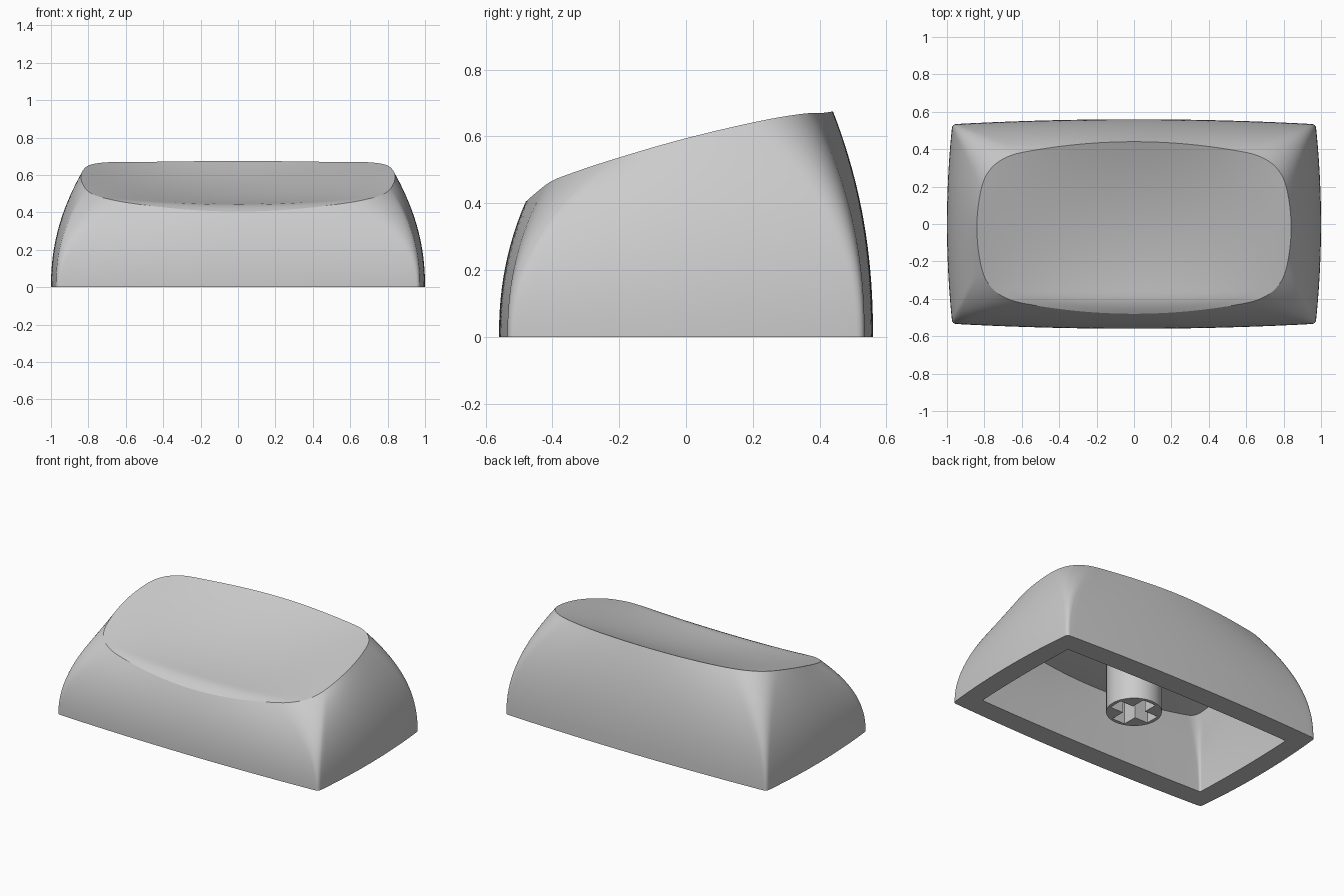
import bpy, bmesh, math
from mathutils import Vector

cube = bpy.data.objects.get("Cube")
if cube:
    bpy.data.objects.remove(cube)

# Single plastic colour
grey = bpy.data.materials.new("light_grey_plastic")
grey.use_nodes = True
colour = (0.6, 0.6, 0.6, 1)
grey.diffuse_color = colour
grey.node_tree.nodes["Principled BSDF"].inputs["Base Color"].default_value = colour


def outline(hx, hy, xa, yb, bow_long, bow_short, oy=0.0):
    """Bowed rectangle with rounded corners, as a closed list of points."""
    a = Vector((xa, hy - bow_long * xa ** 2))
    b = Vector((hx - bow_short * yb ** 2, yb))
    ma, mb = -2 * bow_long * xa, -2 * bow_short * yb
    # Corner handle where the two edge tangents meet
    cx = (b.x + mb * (a.y - ma * a.x - b.y)) / (1 - mb * ma)
    c = Vector((cx, a.y + ma * (cx - a.x)))
    quarter = [Vector((xa * i / 24, hy - bow_long * (xa * i / 24) ** 2)) for i in range(24)]
    for i in range(12):
        u = i / 12
        quarter.append(a * (1 - u) ** 2 + c * 2 * u * (1 - u) + b * u ** 2)
    for i in range(15):
        y = yb * (1 - i / 14)
        quarter.append(Vector((hx - bow_short * y * y, y)))
    lower = [Vector((p.x, -p.y)) for p in reversed(quarter[:-1])]
    half = quarter + lower
    full = half + [Vector((-p.x, p.y)) for p in reversed(half[1:-1])]
    return [Vector((p.x, p.y + oy)) for p in full]


def dish(x, y):
    """Height of the scooped top, with a front lip that rolls down."""
    lip = max(0.0, -0.38 - y)
    return 0.51 + 0.266 * y + 0.249 * y * y + (0.12 - 0.4 * y * y) * x * x - 3.5 * lip ** 2


def wall(bottom, top, drop, steps):
    """Rings of a bulging wall, from the base up to the scooped surface."""
    rings = []
    for k in range(steps + 1):
        t = k / steps
        ring = []
        for b, p in zip(bottom, top):
            q = b.lerp(p, t ** 2.2)
            ring.append((q.x, q.y, t * (dish(p.x, p.y) - drop)))
        rings.append(ring)
    return rings


def cover(top, drop, steps):
    """Rings closing in on the middle of the scooped surface."""
    mid = Vector((0, -0.02))
    rings = []
    for k in range(1, steps):
        pts = [p.lerp(mid, k / steps) for p in top]
        rings.append([(p.x, p.y, dish(p.x, p.y) - drop) for p in pts])
    return rings, (mid.x, mid.y, dish(mid.x, mid.y) - drop)


def finish(obj, angle):
    obj.data.materials.clear()
    obj.data.materials.append(grey)
    bpy.ops.object.select_all(action='DESELECT')
    obj.select_set(True)
    bpy.context.view_layer.objects.active = obj
    bpy.ops.object.shade_smooth_by_angle(angle=math.radians(angle))


def add_object(name, bm):
    bmesh.ops.recalc_face_normals(bm, faces=bm.faces)
    mesh = bpy.data.meshes.new(name)
    bm.to_mesh(mesh)
    bm.free()
    obj = bpy.data.objects.new(name, mesh)
    bpy.context.collection.objects.link(obj)
    return obj


# Shell: scooped top, outer wall, base rim, cavity wall and ceiling in one skin
outer_base = outline(1.0, 0.56, 0.95, 0.51, 0.028, 0.1)
outer_top = outline(0.84, 0.46, 0.6, 0.215, 0.16, 0.54, -0.02)
inner_base = outline(0.865, 0.415, 0.84, 0.39, 0.02, 0.06)
inner_top = outline(0.78, 0.35, 0.69, 0.25, 0.1, 0.4, -0.02)
THICK = 0.05

top_rings, top_mid = cover(outer_top, 0, 18)
roof_rings, roof_mid = cover(inner_top, THICK, 12)
rings = (top_rings[::-1] + wall(outer_base, outer_top, 0, 20)[::-1]
         + wall(inner_base, inner_top, THICK, 14) + roof_rings)

bm = bmesh.new()
loops = [[bm.verts.new(p) for p in ring] for ring in rings]
n = len(outer_base)
for lo, hi in zip(loops, loops[1:]):
    for i in range(n):
        j = (i + 1) % n
        bm.faces.new((lo[i], lo[j], hi[j], hi[i]))
for centre, loop in ((top_mid, loops[0]), (roof_mid, loops[-1])):
    v = bm.verts.new(centre)
    for i in range(n):
        bm.faces.new((v, loop[i], loop[(i + 1) % n]))
shell = add_object("keycap_shell", bm)
finish(shell, 30)

# Stem: round post that meets the sloping ceiling
bm = bmesh.new()
bmesh.ops.create_cone(bm, cap_ends=True, segments=48, radius1=0.168, radius2=0.168, depth=1)
for v in bm.verts:
    v.co.z = 0.06 if v.co.z < 0 else dish(v.co.x, v.co.y) - THICK / 2
stem = add_object("stem", bm)

# Cross-shaped socket cut into the foot of the stem
cutters = []
for size in ((0.29, 0.095), (0.095, 0.29)):
    bm = bmesh.new()
    bmesh.ops.create_cube(bm, size=1)
    for v in bm.verts:
        v.co = (v.co.x * size[0], v.co.y * size[1], 0.0 if v.co.z < 0 else 0.32)
    cutter = add_object("socket_cutter", bm)
    cutter.hide_render = True
    cutters.append(cutter)
    mod = stem.modifiers.new("socket", 'BOOLEAN')
    mod.operation = 'DIFFERENCE'
    mod.solver = 'EXACT'
    mod.object = cutter

bpy.context.view_layer.objects.active = stem
for mod in list(stem.modifiers):
    bpy.ops.object.modifier_apply(modifier=mod.name)
for cutter in cutters:
    bpy.data.objects.remove(cutter)
finish(stem, 30)
